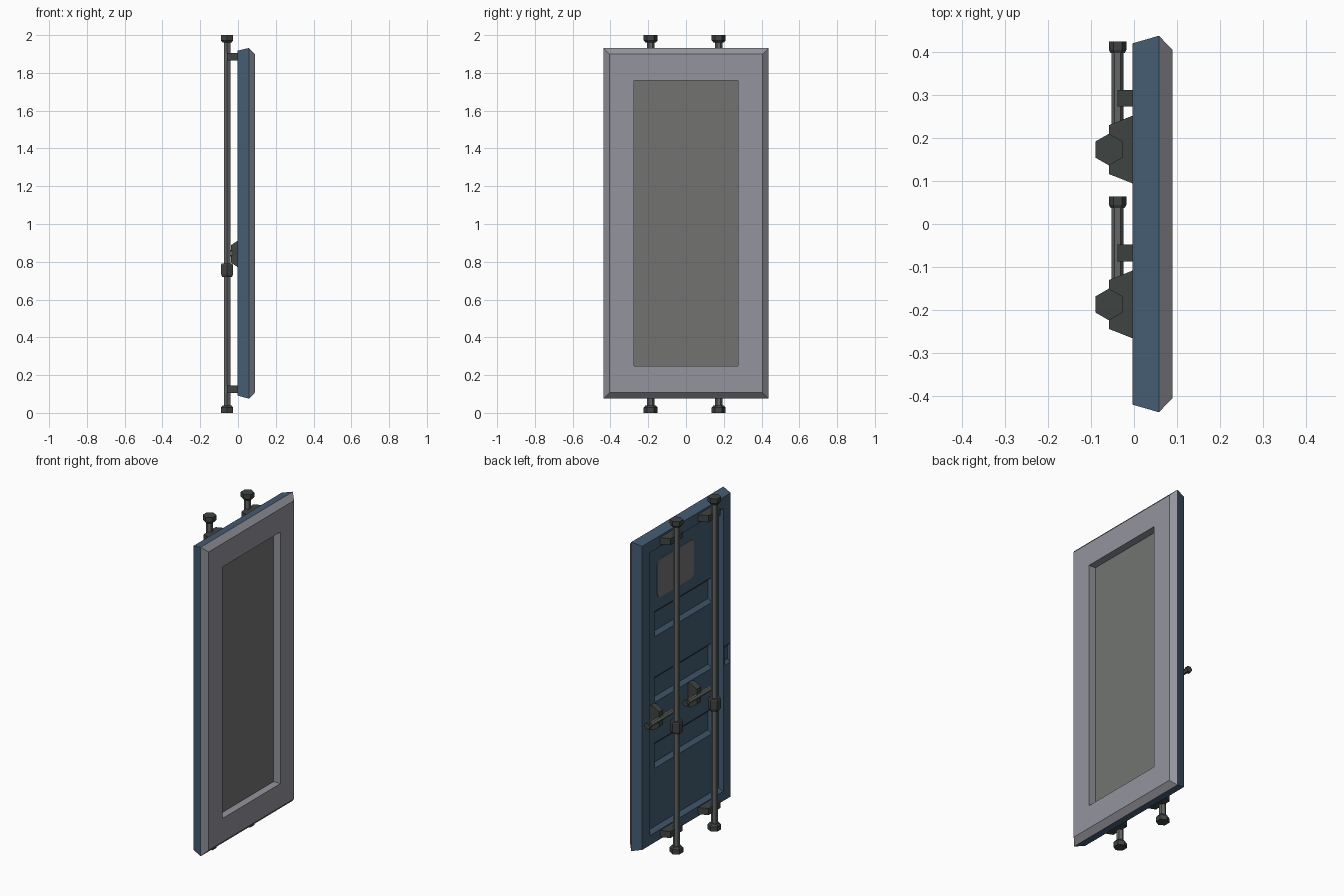
import bpy, bmesh, math
from mathutils import Vector

if "Cube" in bpy.data.objects:
    bpy.data.objects.remove(bpy.data.objects["Cube"])


def material(name, srgb):
    m = bpy.data.materials.new(name)
    lin = [((c / 255 + 0.055) / 1.055) ** 2.4 for c in srgb]
    m.diffuse_color = (*lin, 1)
    m.use_nodes = True
    m.node_tree.nodes["Principled BSDF"].inputs["Base Color"].default_value = m.diffuse_color
    return m


BLUE = material("blue paint", (68, 92, 114))
SEAL = material("light grey seal", (148, 149, 157))
PANEL = material("warm grey panel", (114, 116, 113))
STEEL = material("rod steel", (98, 102, 101))
DARK = material("dark fittings", (62, 68, 66))


def finish(name, bm, mats):
    bmesh.ops.recalc_face_normals(bm, faces=bm.faces)
    me = bpy.data.meshes.new(name)
    bm.to_mesh(me)
    bm.free()
    for m in mats:
        me.materials.append(m)
    ob = bpy.data.objects.new(name, me)
    bpy.context.collection.objects.link(ob)
    return ob


def skin(name, rings, mats, bands=None):
    """Bridge closed rings of points, cap both ends; bands = material per band."""
    bm = bmesh.new()
    loops = [[bm.verts.new(p) for p in ring] for ring in rings]
    n = len(loops[0])
    bands = bands or [0] * (len(loops) + 1)
    bm.faces.new(loops[0]).material_index = bands[0]
    for k in range(len(loops) - 1):
        a, b = loops[k], loops[k + 1]
        for i in range(n):
            j = (i + 1) % n
            bm.faces.new((a[i], a[j], b[j], b[i])).material_index = bands[k + 1]
    bm.faces.new(loops[-1]).material_index = bands[-1]
    return finish(name, bm, mats)


def rect(x, y0, y1, z0, z1):
    return [(x, y0, z0), (x, y1, z0), (x, y1, z1), (x, y0, z1)]


def hex_bar(name, centre, axis, profile, mat):
    """Six-sided turned bar; profile = (radius, position along axis)."""
    rings = []
    for r, t in profile:
        ring = []
        for i in range(6):
            a = math.radians(60 * i)
            u, v = r * math.cos(a), r * math.sin(a)
            off = (v, u, t) if axis == "z" else (u, t, v)
            ring.append(Vector(centre) + Vector(off))
        rings.append(ring)
    return skin(name, rings, [mat])


# Door leaf: recessed blue back, chamfered edge, grey seal, recessed inner panel
BX = -0.003
FLOOR = 0.02
door = skin("door_leaf", [
    rect(FLOOR, -0.335, 0.335, 0.17, 1.835),
    rect(BX, -0.35, 0.345, 0.15, 1.85),
    rect(BX, -0.42, 0.42, 0.092, 1.917),
    rect(0.058, -0.4375, 0.4375, 0.075, 1.932),
    rect(0.089, -0.405, 0.405, 0.107, 1.9),
    rect(0.089, -0.275, 0.275, 0.248, 1.76),
    rect(0.044, -0.275, 0.275, 0.248, 1.76),
], [BLUE, SEAL, PANEL], [0, 0, 0, 0, 1, 1, 1, 2])

# Corrugation pockets and the small frame notch, cut into the back
cutters = []
for zc in (1.385, 0.99, 0.595):
    cutters.append(skin("pocket_cutter", [
        rect(0.0, -0.275, 0.275, zc - 0.097, zc + 0.097),
        rect(0.04, -0.268, 0.268, zc - 0.055, zc + 0.055)], [BLUE]))
cutters.append(skin("notch_cutter", [
    rect(-0.02, -0.416, -0.36, 0.88, 1.04),
    rect(0.012, -0.412, -0.36, 0.92, 1.0)], [BLUE]))
bpy.context.view_layer.objects.active = door
for c in cutters:
    mod = door.modifiers.new("cut", "BOOLEAN")
    mod.operation = "DIFFERENCE"
    mod.solver = "EXACT"
    mod.object = c
    bpy.ops.object.modifier_apply(modifier=mod.name)
    bpy.data.objects.remove(c)

# Rounded placard on the back
outline = []
for cy, cz, start in ((0.218, 1.73, 0), (-0.07, 1.73, 90), (-0.07, 1.56, 180), (0.218, 1.56, 270)):
    for s in range(4):
        a = math.radians(start + 30 * s)
        outline.append((cy + 0.03 * math.cos(a), cz + 0.03 * math.sin(a)))
skin("placard", [[(x, y, z) for y, z in outline] for x in (FLOOR + 0.002, FLOOR - 0.004)], [PANEL])

# Two lock rods with caps, collar, brackets and handle
RX, HX, HZ = -0.058, -0.038, 0.845
for side, y in (("left", -0.187), ("right", 0.173)):
    c = (RX, y, 0)
    hex_bar(f"lock_rod_{side}", c, "z", [(0.02, 0.01), (0.02, 1.99)], STEEL)
    hex_bar(f"top_cap_{side}", c, "z", [(0.027, 1.96), (0.037, 1.972), (0.037, 2.0)], DARK)
    hex_bar(f"bottom_cap_{side}", c, "z", [(0.037, 0), (0.037, 0.028), (0.027, 0.04)], DARK)
    hex_bar(f"collar_{side}", c, "z",
            [(0.031, 0.72), (0.036, 0.733), (0.036, 0.783), (0.032, 0.792)], DARK)
    for level, z in (("top", 1.885), ("bottom", 0.125)):
        skin(f"{level}_bracket_{side}", [
            rect(0.0, y - 0.08, y + 0.08, z - 0.02, z + 0.02),
            rect(-0.058, y - 0.057, y + 0.057, z - 0.02, z + 0.02)], [DARK])
    h = (HX, y, HZ)
    hex_bar(f"handle_{side}", h, "y", [(0.014, -0.01), (0.014, 0.235)], STEEL)
    hex_bar(f"handle_cap_{side}", h, "y", [(0.016, 0.224), (0.02, 0.231), (0.02, 0.251)], DARK)
    skin(f"handle_holder_{side}", [
        rect(FLOOR + 0.002, y + 0.1, y + 0.139, 0.77, 0.912),
        rect(0.0, y + 0.1, y + 0.139, 0.77, 0.912),
        rect(HX, y + 0.1, y + 0.139, 0.797, 0.888)], [DARK])
